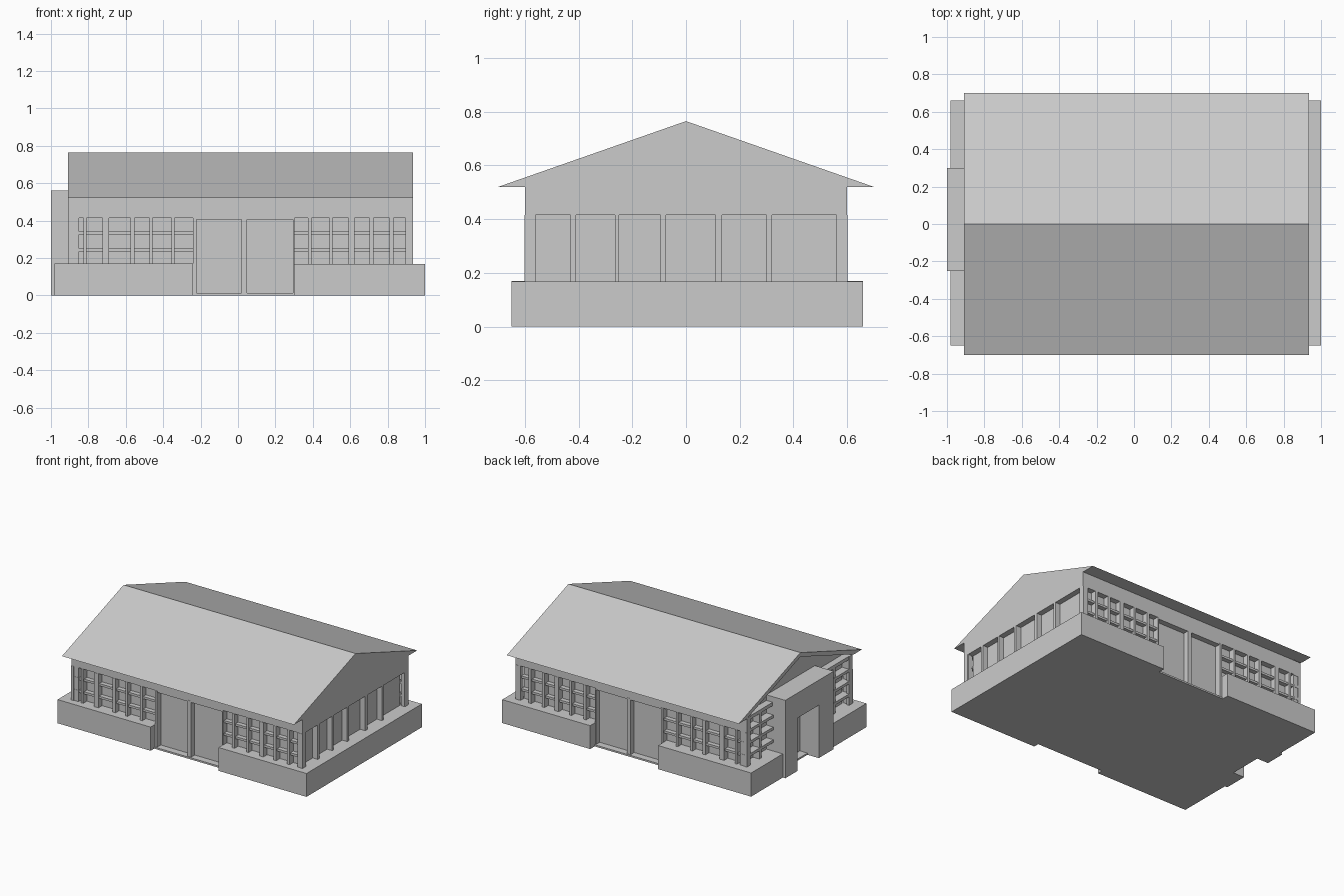
import bpy, bmesh


def add_box(bm, x0, x1, y0, y1, z0, z1):
    v = [bm.verts.new((x, y, z)) for z in (z0, z1)
         for x, y in ((x0, y0), (x1, y0), (x1, y1), (x0, y1))]
    for f in ((3, 2, 1, 0), (4, 5, 6, 7), (0, 1, 5, 4),
              (1, 2, 6, 5), (2, 3, 7, 6), (3, 0, 4, 7)):
        bm.faces.new([v[i] for i in f])


def finish(name, bm):
    bmesh.ops.recalc_face_normals(bm, faces=bm.faces[:])
    me = bpy.data.meshes.new(name)
    bm.to_mesh(me)
    bm.free()
    ob = bpy.data.objects.new(name, me)
    bpy.context.collection.objects.link(ob)
    return ob


def boxes(name, items):
    bm = bmesh.new()
    for b in items:
        add_box(bm, *b)
    return finish(name, bm)


def extrude_x(name, profile, x0, x1):
    """Extrude a (y, z) profile along x."""
    bm = bmesh.new()
    f = bm.faces.new([bm.verts.new((x0, y, z)) for y, z in profile])
    r = bmesh.ops.extrude_face_region(bm, geom=[f])
    bmesh.ops.translate(bm, vec=(x1 - x0, 0, 0),
                        verts=[g for g in r["geom"] if isinstance(g, bmesh.types.BMVert)])
    return finish(name, bm)


# roof: solid gable, with an open overhang on the left end
SPLIT, TOP = -0.85, 0.415
extrude_x("roof", [(-0.7, 0.52), (0.7, 0.52), (0, 0.765)], SPLIT, 0.935)
extrude_x("roof_overhang", [(-0.7, 0.52), (-0.61, 0.52), (0, 0.735),
                            (0.61, 0.52), (0.7, 0.52), (0, 0.765)], -0.91, SPLIT)

# recessed core walls and floor
boxes("core_walls", [(SPLIT, 0.895, -0.56, 0.56, 0, 0.52)])
boxes("door_sills", [(-0.24, 0.30, -0.61, -0.56, 0, 0.012),
                     (-0.24, 0.30, 0.56, 0.61, 0, 0.012)])

# wall band below the eaves
boxes("wall_band", [(-0.905, 0.93, -0.6, -0.56, TOP, 0.52),
                    (-0.905, 0.93, 0.56, 0.6, TOP, 0.52),
                    (0.895, 0.935, -0.6, 0.6, TOP, 0.52)])

# low planter walls around the base
planter = [(0.895, 1.0, -0.65, 0.66, 0, 0.168),
           (-0.98, SPLIT, -0.65, -0.25, 0, 0.17),
           (-0.98, SPLIT, 0.30, 0.66, 0, 0.17)]
for y0, y1 in ((-0.65, -0.56), (0.56, 0.66)):
    planter += [(SPLIT, -0.24, y0, y1, 0, 0.17), (0.30, 0.895, y0, y1, 0, 0.168)]
boxes("planter_walls", planter)

# window lattice on the front and back: (centre, width) of each upright
uprights = [(-0.895, 0.02), (-0.818, 0.017), (-0.707, 0.035), (-0.564, 0.022),
            (-0.465, 0.016), (-0.348, 0.016), (0.383, 0.02), (0.497, 0.016),
            (0.607, 0.032), (0.714, 0.022), (0.821, 0.022), (0.92, 0.027)]
for name, s in (("front", -1), ("back", 1)):
    def strip(x0, x1, out, z0, z1):
        y = sorted((s * 0.56, s * out))
        return (x0, x1, y[0], y[1], z0, z1)
    boxes(name + "_window_posts",
          [strip(c - w / 2, c + w / 2, 0.602, 0.168, TOP) for c, w in uprights])
    boxes(name + "_window_bars",
          [strip(a, b, 0.592, z - 0.008, z + 0.008)
           for a, b in ((-0.9, -0.235), (0.30, 0.92)) for z in (0.242, 0.333)])
    # door frame posts and head
    boxes(name + "_door_frame",
          [strip(-0.24, -0.222, 0.602, 0, TOP), strip(0.02, 0.048, 0.602, 0, TOP),
           strip(0.295, 0.303, 0.602, 0, TOP), strip(-0.24, 0.303, 0.6, 0.405, TOP)])

# posts on the right side
boxes("right_side_posts",
      [(0.895, 0.935, c - w / 2, c + w / 2, 0.168, TOP)
       for c, w in ((-0.583, 0.035), (-0.42, 0.02), (-0.257, 0.016), (-0.085, 0.02),
                    (0.122, 0.025), (0.31, 0.02), (0.585, 0.03))])

# lattice on the left side of the house, either side of the gate
left = [(-0.9, SPLIT, y - 0.013, y + 0.013, 0.17, 0.52) for y in (-0.585, -0.40, 0.44, 0.585)]
for z in (0.242, 0.333, 0.42):
    left += [(-0.905, SPLIT, -0.6, -0.25, z - 0.01, z + 0.01),
             (-0.905, SPLIT, 0.30, 0.6, z - 0.01, z + 0.01)]
left.append((-0.9, SPLIT, -0.6, 0.6, 0.495, 0.52))
boxes("left_side_lattice", left)

# entrance gate on the left side
gate = extrude_x("entrance_gate", [(-0.25, 0), (-0.08, 0), (-0.08, 0.38), (0.16, 0.38),
                                   (0.16, 0), (0.30, 0), (0.30, 0.56), (-0.25, 0.56)],
                 -1.0, SPLIT)
boxes("gate_floor", [(-0.91, SPLIT, -0.08, 0.16, 0, 0.012)])
